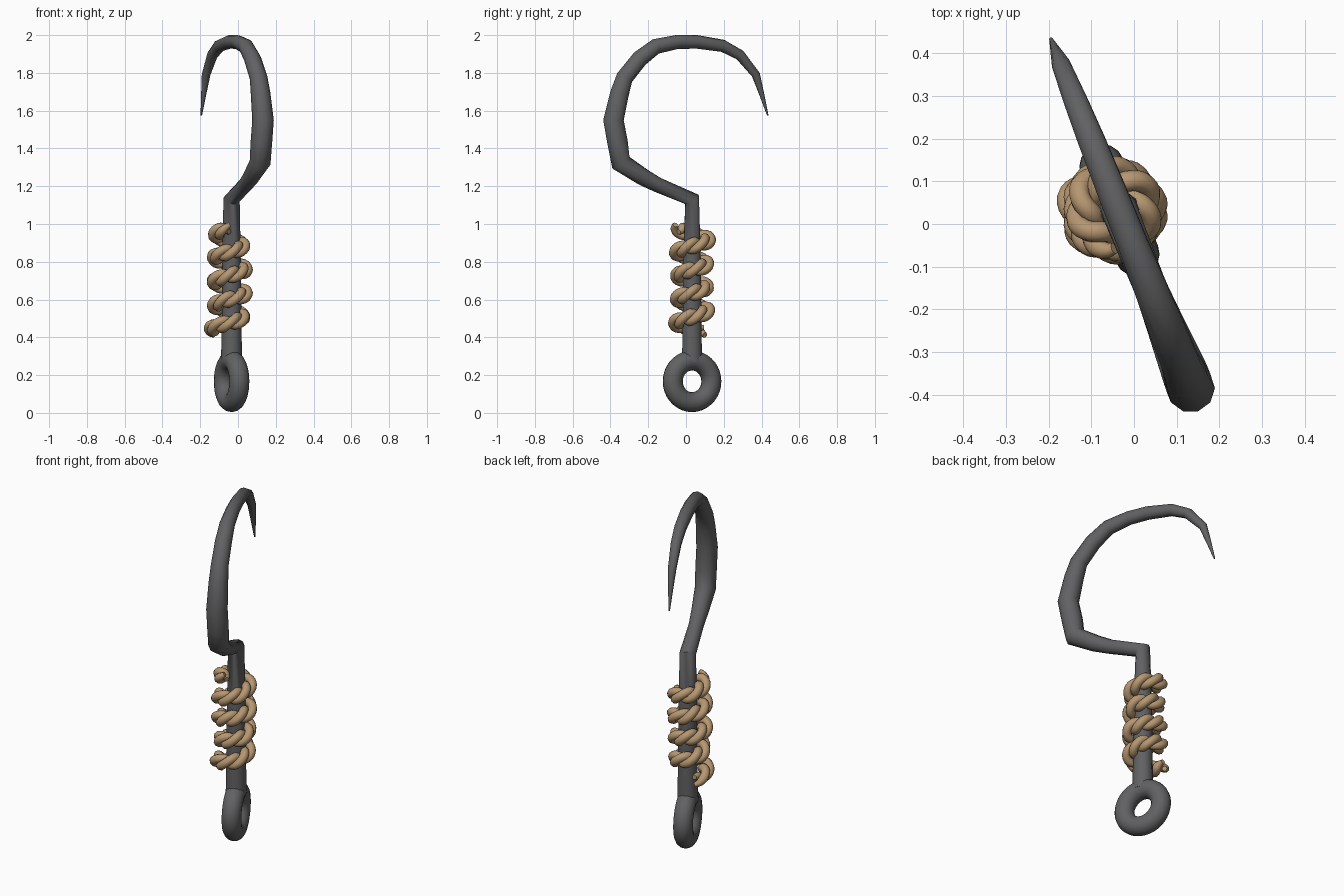
import bpy
from math import sin, cos, pi, atan, radians
from mathutils import Vector

cube = bpy.data.objects.get("Cube")
if cube:
    bpy.data.objects.remove(cube)

AXIS = Vector((-0.034, 0.032, 0))   # centre line of the shaft
SLOPE = 0.4                         # the hook and eye share one slanted plane


def material(name, rgb, rough):
    m = bpy.data.materials.new(name)
    m.use_nodes = True
    m.diffuse_color = (*rgb, 1)
    bsdf = m.node_tree.nodes["Principled BSDF"]
    bsdf.inputs["Base Color"].default_value = (*rgb, 1)
    bsdf.inputs["Roughness"].default_value = rough
    return m


iron = material("dark iron", (0.12, 0.12, 0.125), 0.6)
tan = material("tan rope", (0.47, 0.31, 0.165), 0.9)


def tube(name, points, mat, resolution):
    """Sweep a round section along (position, radius) pairs."""
    curve = bpy.data.curves.new(name, "CURVE")
    curve.dimensions = "3D"
    curve.bevel_depth = 1
    curve.bevel_resolution = resolution
    curve.use_fill_caps = True
    spline = curve.splines.new("POLY")
    spline.points.add(len(points) - 1)
    for p, (pos, radius) in zip(spline.points, points):
        p.co = (*pos, 1)
        p.radius = radius
    ob = bpy.data.objects.new(name, curve)
    bpy.context.collection.objects.link(ob)
    bpy.ops.object.select_all(action="DESELECT")
    ob.select_set(True)
    bpy.context.view_layer.objects.active = ob
    bpy.ops.object.convert(target="MESH")
    ob = bpy.context.object
    ob.data.materials.clear()
    ob.data.materials.append(mat)
    bpy.ops.object.shade_smooth_by_angle(angle=radians(50))
    return ob


def in_plane(y, z):
    return Vector((AXIS.x - SLOPE * (y - AXIS.y), y, z))


# Shaft and hook: y, z, radius from the eye up to the point
hook = [(0.032, 0.27, 0.056), (0.032, 0.42, 0.053), (0.032, 0.8, 0.049),
        (0.032, 1.13, 0.044), (-0.15, 1.207, 0.040), (-0.23, 1.25, 0.046),
        (-0.345, 1.325, 0.056), (-0.362, 1.43, 0.057), (-0.384, 1.55, 0.057),
        (-0.352, 1.69, 0.052), (-0.325, 1.775, 0.047), (-0.245, 1.875, 0.045),
        (-0.16, 1.94, 0.041), (-0.045, 1.964, 0.037), (0.06, 1.964, 0.036),
        (0.195, 1.943, 0.033), (0.285, 1.895, 0.029), (0.37, 1.79, 0.023),
        (0.40, 1.69, 0.014), (0.433, 1.575, 0.004)]
tube("hook_and_shaft", [(in_plane(y, z), r) for y, z, r in hook], iron, 3)

# Eye at the bottom
bpy.ops.mesh.primitive_torus_add(
    major_segments=36, minor_segments=16, major_radius=0.11, minor_radius=0.053,
    location=AXIS + Vector((0, 0, 0.167)), rotation=(0, pi / 2, atan(SLOPE)))
eye = bpy.context.object
eye.name = "eye_ring"
eye.data.materials.append(iron)
bpy.ops.object.shade_smooth()

# Two twisted rope strands wound up the shaft
START, END = radians(140), radians(270 + 4 * 360)
PITCH, STEPS, TWISTS = 0.125, 260, 3.3


def strand(phase):
    points = []
    for i in range(STEPS + 1):
        t = i / STEPS
        a = START + (END - START) * t
        twist = a * TWISTS + phase
        flare = 0.03 * max(0, 1 - t * 14)
        wobble = 0.006 * sin(a * 1.7)
        r = 0.077 + flare + wobble + 0.02 * cos(twist)
        z = 0.432 + PITCH * (a - START) / (2 * pi) + 0.021 * sin(twist)
        end = min(1, 0.55 + min(i, STEPS - i) * 0.12)
        pos = AXIS + Vector((r * cos(a) - 0.012, r * sin(a), z))
        points.append((pos, 0.0245 * end))
    return points


for side, phase in (("first", 0), ("second", pi)):
    tube(f"rope_strand_{side}", strand(phase), tan, 3)
